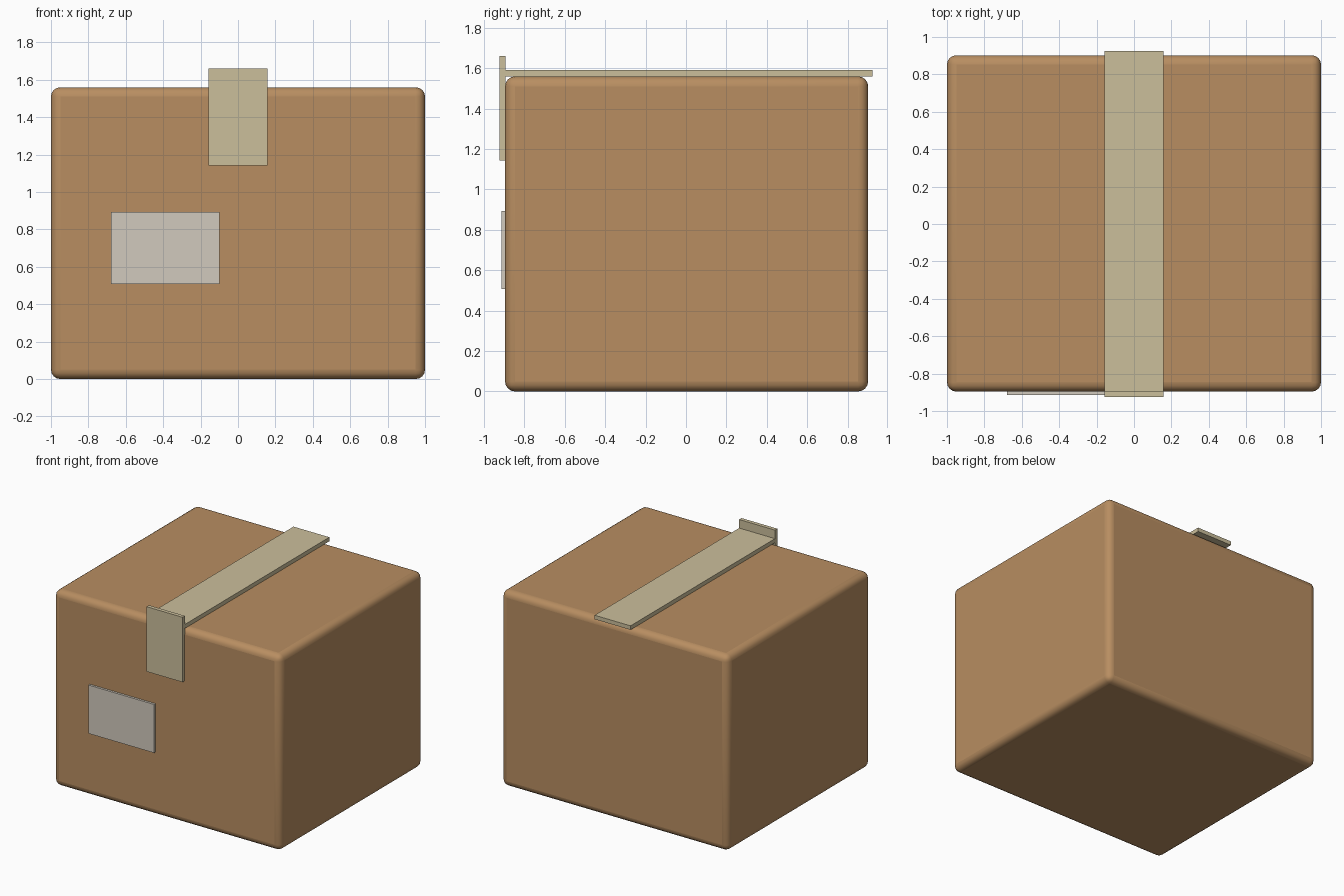
import bpy
from mathutils import Vector

if "Cube" in bpy.data.objects:
    bpy.data.objects.remove(bpy.data.objects["Cube"])


def material(name, rgb):
    mat = bpy.data.materials.new(name)
    mat.diffuse_color = (*rgb, 1)
    mat.use_nodes = True
    mat.node_tree.nodes["Principled BSDF"].inputs["Base Color"].default_value = mat.diffuse_color
    return mat


def block(name, low, high, mat, bevel=0):
    """Axis-aligned block between two corners, optionally with rounded edges."""
    low, high = Vector(low), Vector(high)
    bpy.ops.mesh.primitive_cube_add(size=1, location=(low + high) / 2)
    obj = bpy.context.object
    obj.name = name
    obj.scale = high - low
    bpy.ops.object.transform_apply(location=False, rotation=False, scale=True)
    obj.data.materials.append(mat)
    if bevel:
        mod = obj.modifiers.new("rounded_edges", 'BEVEL')
        mod.width = bevel
        mod.segments = 4
        bpy.ops.object.shade_smooth_by_angle()
    return obj


cardboard = material("cardboard", (0.48, 0.27, 0.12))
tape = material("tape", (0.60, 0.52, 0.33))
paper = material("paper", (0.64, 0.59, 0.51))

# Cardboard body
block("box_body", (-1, -0.896, 0), (1, 0.902, 1.56), cardboard, 0.05)

# Packing tape over the top and hanging down the front
block("tape_top", (-0.158, -0.915, 1.56), (0.158, 0.924, 1.592), tape)
block("tape_front", (-0.158, -0.924, 1.143), (0.158, -0.894, 1.66), tape)

# Blank shipping label
block("label", (-0.678, -0.914, 0.507), (-0.1, -0.894, 0.893), paper)
